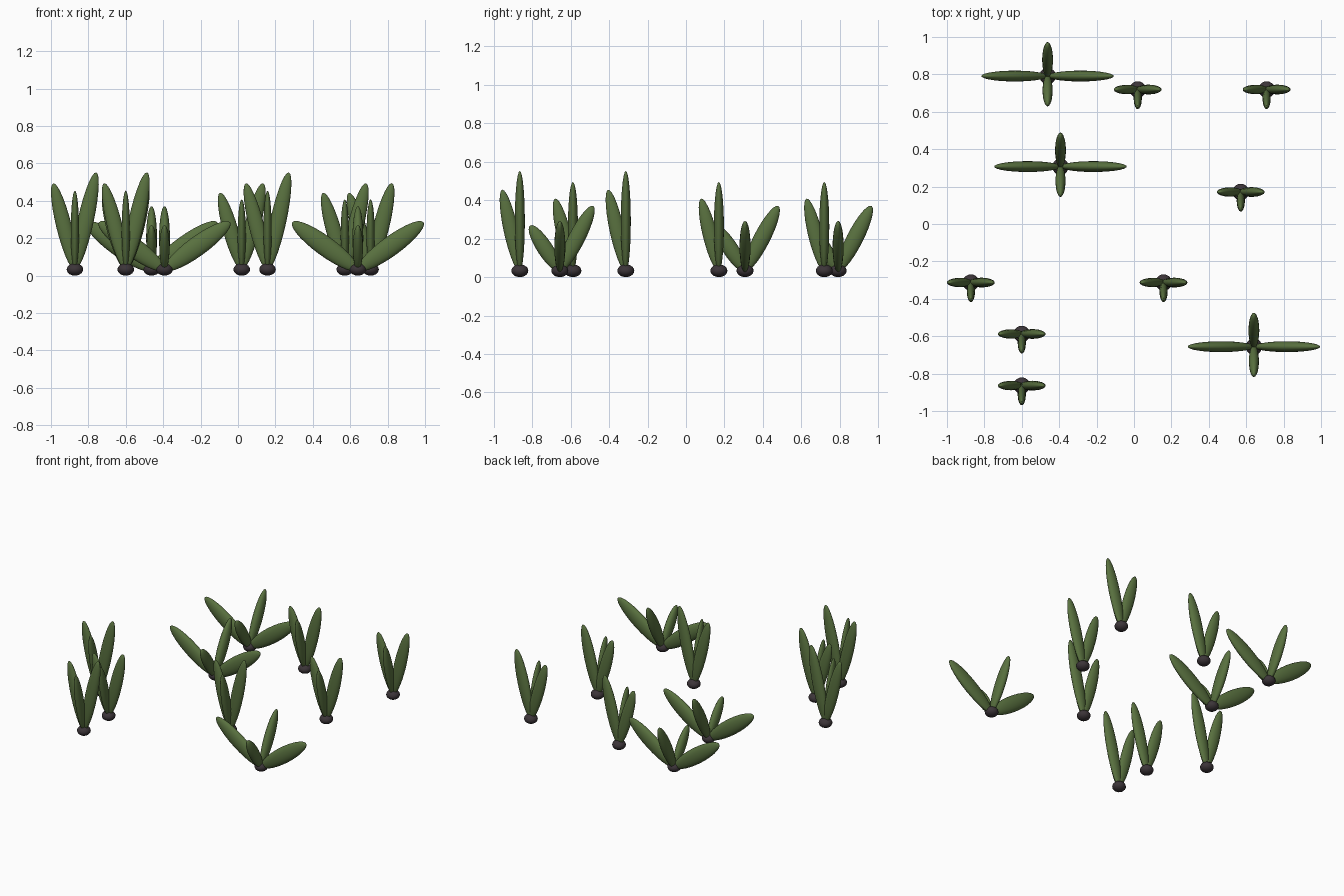
import bpy
from math import radians
from mathutils import Matrix, Vector

if "Cube" in bpy.data.objects:
    bpy.data.objects.remove(bpy.data.objects["Cube"])


def material(name, rgb):
    m = bpy.data.materials.new(name)
    m.diffuse_color = (*rgb, 1)
    m.use_nodes = True
    m.node_tree.nodes["Principled BSDF"].inputs["Base Color"].default_value = m.diffuse_color
    return m


GREEN = material("leaf_green", (0.10, 0.165, 0.05))
DARK = material("root_dark", (0.045, 0.035, 0.04))
ROOT_Z = 0.03


def ellipsoid(name, matrix, mat):
    bpy.ops.mesh.primitive_uv_sphere_add(segments=20, ring_count=14, radius=1)
    ob = bpy.context.object
    ob.name = name
    ob.data.transform(matrix)
    ob.data.materials.append(mat)
    bpy.ops.object.shade_smooth()
    return ob


def blade(name, pos, heading, tilt, half_len, half_wide, half_thick, z_scale=1):
    # ellipsoid standing on its end, tilted outward, turned to its heading
    m = (Matrix.Translation((pos[0], pos[1], ROOT_Z))
         @ Matrix.Diagonal((1, 1, z_scale, 1))
         @ Matrix.Rotation(radians(heading), 4, 'Z')
         @ Matrix.Rotation(radians(tilt), 4, 'Y')
         @ Matrix.Translation((0, 0, half_len))
         @ Matrix.Diagonal((half_wide, half_thick, half_len, 1)))
    ellipsoid(name, m, GREEN)


def root(name, pos):
    ellipsoid(name, Matrix.Translation((pos[0], pos[1], 0.033))
              @ Matrix.Diagonal((0.044, 0.044, 0.033, 1)), DARK)


# blades: heading, tilt, half length, half width, half thickness
UPRIGHT = [(0, 12.3, 0.267, 0.043, 0.026),
           (180, 14, 0.239, 0.041, 0.025),
           (270, 12.2, 0.217, 0.038, 0.022)]
SPREADING = [(0, 54, 0.217, 0.053, 0.029),
             (180, 54, 0.217, 0.053, 0.029),
             (90, 27, 0.191, 0.043, 0.029),
             (270, 33, 0.142, 0.041, 0.027)]

# upright plants: x, y, height factor
uprights = [(-0.872, -0.313, 1), (0.158, -0.313, 1), (-0.6, -0.864, 1),
            (0.02, 0.719, 0.89), (0.709, 0.719, 0.89),
            (0.571, 0.171, 0.89), (-0.6, -0.588, 0.89)]
for i, (x, y, h) in enumerate(uprights):
    root(f"upright_root_{i}", (x, y))
    for j, b in enumerate(UPRIGHT):
        blade(f"upright_leaf_{i}_{j}", (x, y), *b, z_scale=h)

# low spreading plants
for i, p in enumerate([(-0.462, 0.791), (-0.393, 0.307), (0.641, -0.656)]):
    root(f"spreading_root_{i}", p)
    for j, b in enumerate(SPREADING):
        blade(f"spreading_leaf_{i}_{j}", p, *b)
